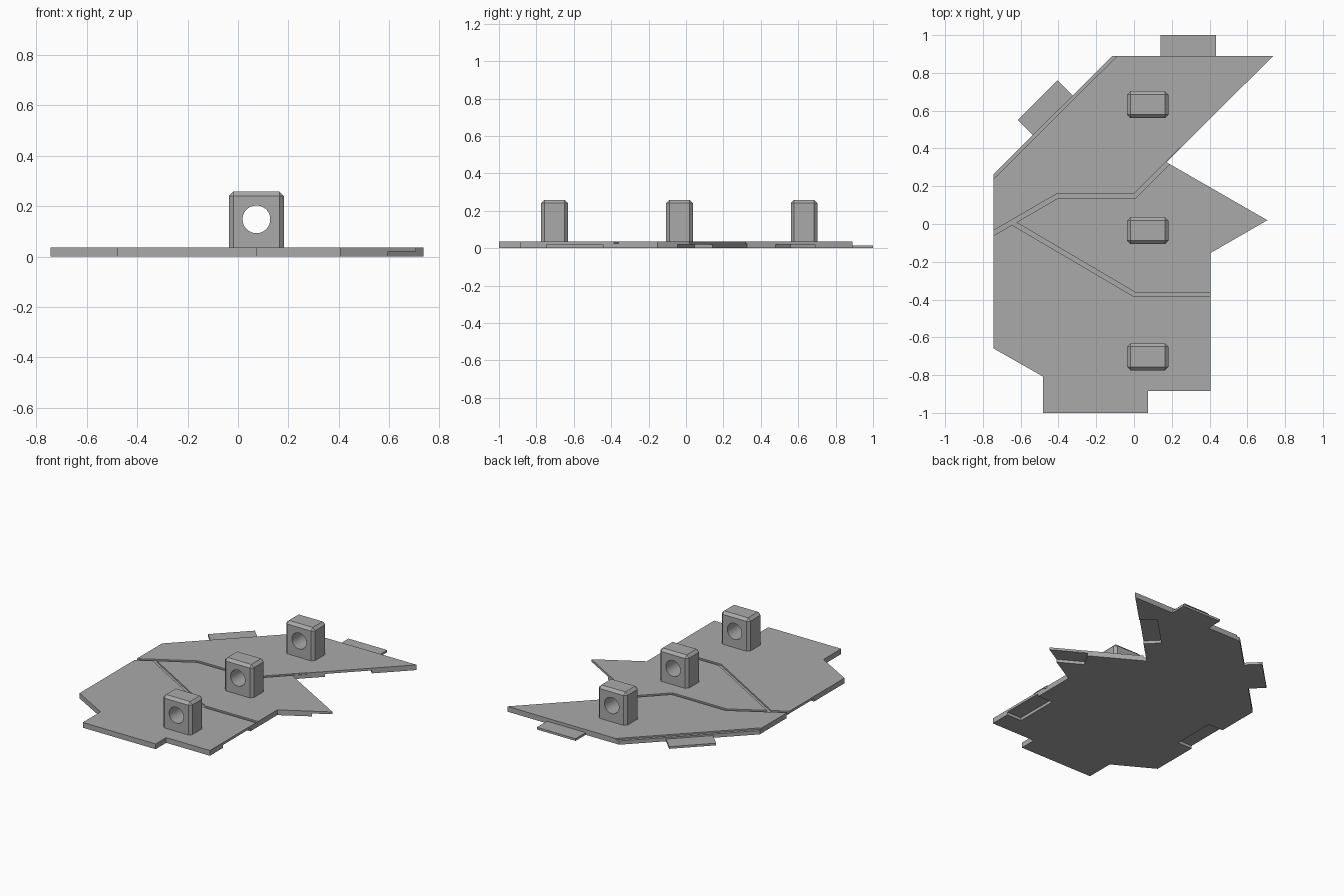
import bpy
import bmesh
import math
from mathutils import Vector

default = bpy.data.objects.get("Cube")
if default:
    bpy.data.objects.remove(default, do_unlink=True)

THICK, TAB, POCKET, GROOVE = 0.036, 0.015, 0.02, 0.01

grey = bpy.data.materials.new("plain grey")
grey.use_nodes = True
colour = (0.4, 0.4, 0.4, 1)
grey.diffuse_color = colour
grey.node_tree.nodes["Principled BSDF"].inputs["Base Color"].default_value = colour


def finish(name, bm):
    bmesh.ops.recalc_face_normals(bm, faces=bm.faces)
    mesh = bpy.data.meshes.new(name)
    bm.to_mesh(mesh)
    bm.free()
    mesh.materials.append(grey)
    obj = bpy.data.objects.new(name, mesh)
    bpy.context.collection.objects.link(obj)
    return obj


def prism(name, outline, z0, z1):
    """Upright prism over a flat outline."""
    bm = bmesh.new()
    face = bm.faces.new([bm.verts.new((p[0], p[1], z0)) for p in outline])
    side = bmesh.ops.extrude_face_region(bm, geom=[face])["geom"]
    for v in side:
        if isinstance(v, bmesh.types.BMVert):
            v.co.z = z1
    return finish(name, bm)


def strip(path, width):
    """Outline of a mitred band along a path."""
    pts = [Vector(p) for p in path]
    left, right = [], []
    for i, p in enumerate(pts):
        a = (p - pts[i - 1]).normalized() if i else (pts[1] - p).normalized()
        b = (pts[i + 1] - p).normalized() if i < len(pts) - 1 else a
        na, nb = Vector((-a.y, a.x)), Vector((-b.y, b.x))
        miter = (na + nb).normalized()
        off = miter * (width / 2 / miter.dot(na))
        left.append(p + off)
        right.append(p - off)
    return left + right[::-1]


def apply_modifiers(obj):
    bpy.context.view_layer.objects.active = obj
    for mod in list(obj.modifiers):
        bpy.ops.object.modifier_apply(modifier=mod.name)


def cut(obj, cutter):
    cutter.hide_render = True
    mod = obj.modifiers.new("cut", "BOOLEAN")
    mod.operation, mod.solver, mod.object = "DIFFERENCE", "EXACT", cutter
    apply_modifiers(obj)
    bpy.data.objects.remove(cutter, do_unlink=True)


# Base plate
plate = prism("base_plate", [
    (-0.115, 0.89), (0.737, 0.89), (0.172, 0.327), (0.706, 0.02),
    (0.406, -0.153), (0.406, -0.885), (0.073, -0.885), (0.073, -1),
    (-0.481, -1), (-0.481, -0.808), (-0.745, -0.658), (-0.745, 0.262)], 0, THICK)

# Grooves on top and the ledge along the slanted edge
for path, width in [
        ([(0.25, 0.394), (0.003, 0.147), (-0.408, 0.147), (-0.83, -0.098)], 0.023),
        ([(-0.645, 0.008), (0.003, -0.373), (0.5, -0.373)], 0.023),
        ([(-0.845, 0.163), (-0.015, 0.989)], 0.036)]:
    cut(plate, prism("groove_cutter", strip(path, width), THICK - GROOVE, THICK + 0.05))

# Pockets under the edges, each as deep as a tab is long
for path in [
        [(0.406, -0.745), (0.406, -0.445)],
        [(0.325, 0.48), (0.535, 0.69)],
        [(0.496, 0.141), (0.756, -0.009)],
        [(-0.745, -0.03), (-0.745, -0.328)]]:
    cut(plate, prism("pocket_cutter", strip(path, 0.222), -0.05, POCKET))

# Connecting tabs
prism("back_tab", [(0.14, 0.88), (0.435, 0.88), (0.435, 1), (0.14, 1)], 0, TAB)
prism("side_tab", [(-0.405, 0.761), (-0.615, 0.551), (-0.53, 0.466), (-0.32, 0.676)], 0, TAB)

# Bevelled lugs, each with a round hole through it
for name, y in [("front_lug", -0.703), ("middle_lug", -0.035), ("back_lug", 0.632)]:
    bm = bmesh.new()
    bmesh.ops.create_cube(bm, size=1)
    for v in bm.verts:
        v.co = (0.073 + v.co.x * 0.218, y + v.co.y * 0.143, 0.143 + v.co.z * 0.232)
    edges = [e for e in bm.edges if max(v.co.z for v in e.verts) > 0.1]
    bmesh.ops.bevel(bm, geom=edges, offset=0.018, segments=1, affect="EDGES")
    lug = finish(name, bm)
    bpy.ops.mesh.primitive_cylinder_add(
        vertices=48, radius=0.055, depth=0.4, location=(0.073, y, 0.148),
        rotation=(math.pi / 2, 0, 0))
    cut(lug, bpy.context.object)
    bpy.ops.object.select_all(action="DESELECT")
    lug.select_set(True)
    bpy.context.view_layer.objects.active = lug
    bpy.ops.object.shade_smooth_by_angle(angle=math.radians(20))
